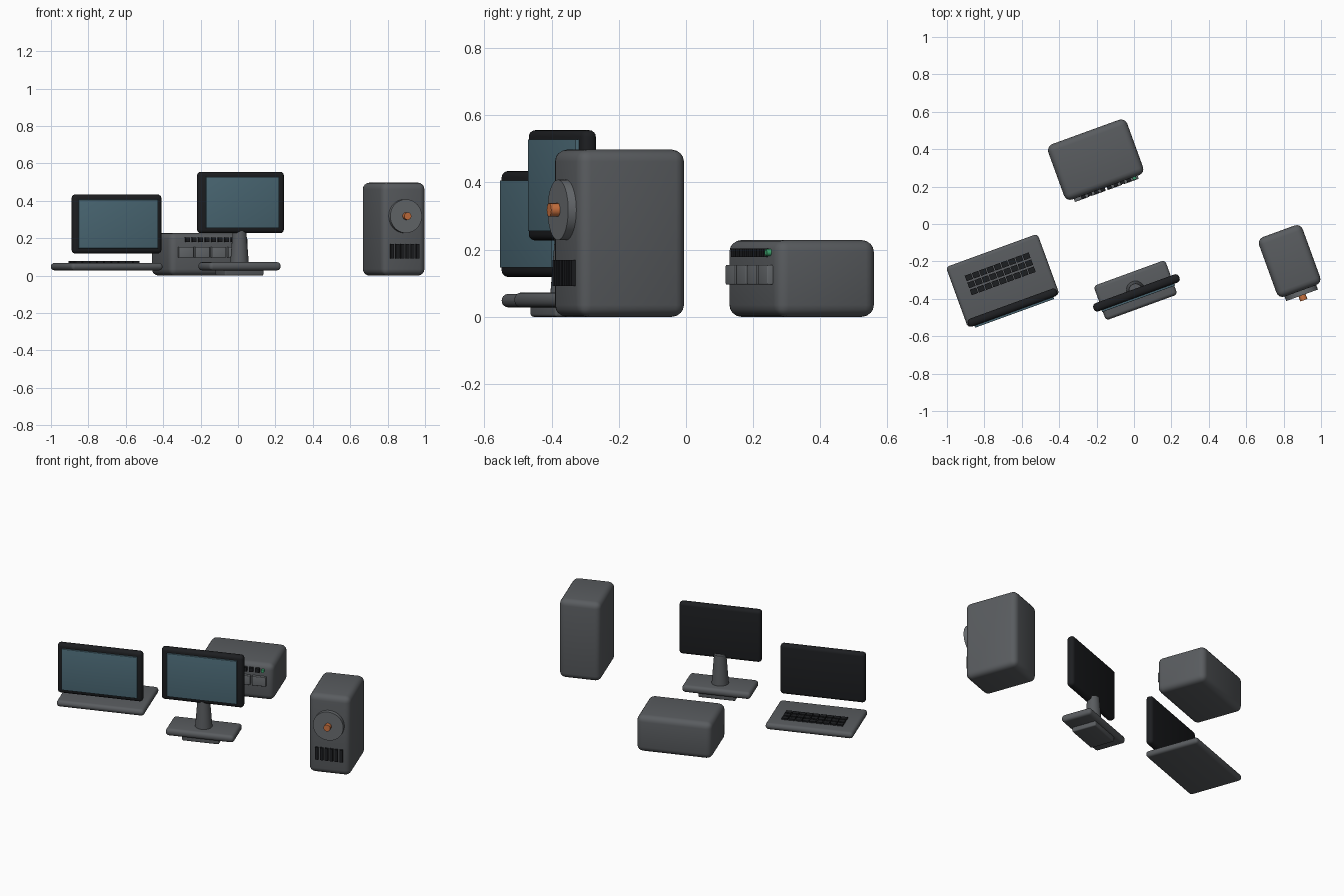
import bpy, bmesh
from math import radians
from mathutils import Matrix, Vector

if "Cube" in bpy.data.objects:
    bpy.data.objects.remove(bpy.data.objects["Cube"])

TURN = Matrix.Rotation(radians(20), 4, 'Z')   # every device is turned the same way


def material(name, rgb):
    m = bpy.data.materials.new(name)
    m.diffuse_color = (*rgb, 1)
    m.use_nodes = True
    m.node_tree.nodes["Principled BSDF"].inputs["Base Color"].default_value = m.diffuse_color
    return m


BODY = material("body_grey", (0.10, 0.107, 0.115))
PLATE = material("plate_grey", (0.14, 0.15, 0.16))
BLACK = material("black", (0.012, 0.013, 0.015))
GLASS = material("screen_blue", (0.075, 0.15, 0.19))
ORANGE = material("orange", (0.6, 0.17, 0.05))
GREEN = material("green", (0.05, 0.4, 0.17))


def finish(name, bm, site, mat):
    me = bpy.data.meshes.new(name)
    bm.to_mesh(me)
    bm.free()
    me.materials.append(mat)
    ob = bpy.data.objects.new(name, me)
    ob.matrix_world = Matrix.Translation((site[0], site[1], 0)) @ TURN
    bpy.context.collection.objects.link(ob)
    bpy.ops.object.select_all(action='DESELECT')
    ob.select_set(True)
    bpy.context.view_layer.objects.active = ob
    bpy.ops.object.shade_smooth_by_angle(angle=radians(35))
    return ob


def box(name, site, centre, size, mat, r=0.0):
    """Box in device coordinates, with rounded edges of radius r."""
    bm = bmesh.new()
    bmesh.ops.create_cube(bm, size=1)
    bmesh.ops.scale(bm, vec=Vector(size), verts=bm.verts)
    bmesh.ops.translate(bm, vec=Vector(centre), verts=bm.verts)
    if r:
        bmesh.ops.bevel(bm, geom=bm.edges[:], offset=r, segments=4,
                        profile=0.5, affect='EDGES', clamp_overlap=True)
    return finish(name, bm, site, mat)


def cylinder(name, site, centre, r1, r2, depth, mat, sides=32, facing=False):
    """Upright cone or cylinder; facing=True points its axis to the front."""
    bm = bmesh.new()
    bmesh.ops.create_cone(bm, cap_ends=True, segments=sides,
                          radius1=r1, radius2=r2, depth=depth)
    if facing:
        bmesh.ops.rotate(bm, matrix=Matrix.Rotation(radians(90), 3, 'X'), verts=bm.verts)
    bmesh.ops.translate(bm, vec=Vector(centre), verts=bm.verts)
    return finish(name, bm, site, mat)


def screen(prefix, site, y, z, size, glass):
    """Black rounded frame with a raised display panel on its front."""
    box(prefix + "_frame", site, (0, y, z), size, BLACK, 0.019)
    box(prefix + "_display", site, (0, y - size[1] / 2 - 0.001, z),
        (glass[0], 0.02, glass[1]), GLASS, 0.002)


# Drive cabinet with bays, vents and a status light
S = (-0.205, 0.344)
box("cabinet_body", S, (0, 0, 0.114), (0.449, 0.315, 0.228), BODY, 0.035)
for i in range(4):
    box(f"drive_bay_{i+1}", S, ((i - 1.5) * 0.0935, -0.162, 0.125),
        (0.083, 0.026, 0.058), PLATE, 0.003)
for i in range(8):
    box(f"cabinet_vent_{i+1}", S, ((i - 3.5) * 0.037, -0.162, 0.191),
        (0.024, 0.02, 0.025), BLACK)
cylinder("status_light", S, (0.161, -0.162, 0.191), 0.01, 0.01, 0.02, GREEN, 16, True)

# Tower with a dial, knob and vent slots
T = (0.832, -0.198)
box("tower_body", T, (0, 0, 0.2485), (0.248, 0.339, 0.497), BODY, 0.035)
cylinder("dial_disc", T, (0, -0.181, 0.318), 0.09, 0.09, 0.028, PLATE, 40, True)
cylinder("dial_knob", T, (0, -0.205, 0.318), 0.02, 0.02, 0.036, ORANGE, 16, True)
for i in range(6):
    box(f"tower_vent_{i+1}", T, ((i - 2.5) * 0.029, -0.173, 0.13),
        (0.019, 0.018, 0.077), BLACK)

# Monitor on a tapered stand
M = (0.008, -0.354)
box("monitor_foot", M, (0, 0, 0.02), (0.22, 0.155, 0.04), BODY, 0.008)
box("monitor_base", M, (0, 0, 0.05), (0.407, 0.196, 0.044), BODY, 0.019)
cylinder("monitor_stand", M, (0, 0, 0.16), 0.05, 0.035, 0.19, BODY)
screen("monitor", M, -0.015, 0.391, (0.488, 0.046, 0.328), (0.415, 0.273))

# Laptop: keyboard deck with the screen standing at its front edge
L = (-0.702, -0.303)
box("laptop_deck", L, (0, 0, 0.048), (0.521, 0.344, 0.04), BODY, 0.019)
for row in range(3):
    for col in range(9):
        box(f"key_{row+1}_{col+1}", L, ((col - 4) * 0.041, 0.039 + (row - 1) * 0.04, 0.07),
            (0.036, 0.031, 0.014), BLACK)
screen("laptop", L, -0.153, 0.276, (0.506, 0.044, 0.315), (0.449, 0.26))
